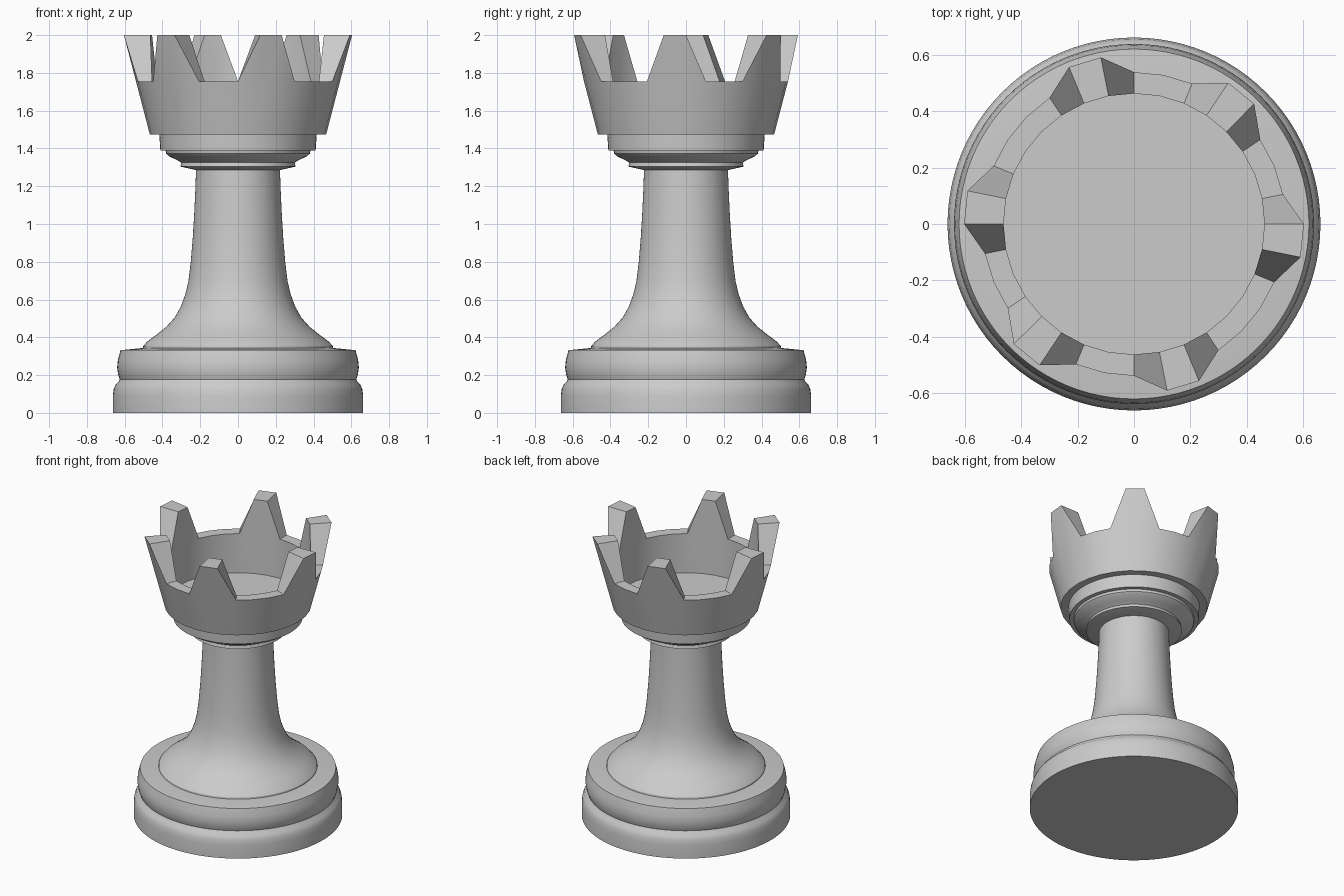
import bpy, bmesh
from math import cos, sin, tau, radians

cube = bpy.data.objects.get("Cube")
if cube:
    bpy.data.objects.remove(cube)

# Single plain grey
grey = bpy.data.materials.new("plain_grey")
grey.use_nodes = True
color = (0.6, 0.6, 0.6, 1)
grey.diffuse_color = color
grey.node_tree.nodes["Principled BSDF"].inputs["Base Color"].default_value = color


def finish(name, bm):
    bmesh.ops.recalc_face_normals(bm, faces=bm.faces)
    mesh = bpy.data.meshes.new(name)
    bm.to_mesh(mesh)
    bm.free()
    mesh.materials.append(grey)
    obj = bpy.data.objects.new(name, mesh)
    bpy.context.collection.objects.link(obj)
    bpy.ops.object.select_all(action='DESELECT')
    obj.select_set(True)
    bpy.context.view_layer.objects.active = obj
    bpy.ops.object.shade_smooth_by_angle(angle=radians(30))
    return obj


def bridge(bm, low, high):
    n = len(low)
    for i in range(n):
        j = (i + 1) % n
        bm.faces.new((low[i], low[j], high[j], high[i]))


def ring(bm, sides, point):
    """Ring of vertices; point(i) gives the radius and height."""
    verts = []
    for i in range(sides):
        r, z = point(i)
        verts.append(bm.verts.new((r * cos(tau * i / sides), r * sin(tau * i / sides), z)))
    return verts


def lathe(name, profile, sides=96):
    bm = bmesh.new()
    rings = [ring(bm, sides, lambda i, p=p: p) for p in profile]
    for low, high in zip(rings, rings[1:]):
        bridge(bm, low, high)
    bm.faces.new(rings[0])
    bm.faces.new(rings[-1])
    return finish(name, bm)


# Stepped base: plinth, groove and rounded upper band
lathe("base", [(0.663, 0), (0.663, 0.09), (0.658, 0.125), (0.648, 0.15), (0.632, 0.165),
               (0.626, 0.178), (0.634, 0.2), (0.64, 0.24), (0.636, 0.28), (0.622, 0.332),
               (0.51, 0.343)])

# Column with a flared foot
lathe("column", [(0.505, 0.34), (0.503, 0.353), (0.48, 0.378), (0.43, 0.415), (0.38, 0.455),
                 (0.335, 0.505), (0.302, 0.565), (0.278, 0.63), (0.262, 0.7), (0.25, 0.8),
                 (0.24, 0.92), (0.232, 1.05), (0.225, 1.2), (0.222, 1.3)])

# Moulded neck and collar below the crown
lathe("neck_moulding", [(0.22, 1.285), (0.305, 1.304), (0.3, 1.325), (0.325, 1.34),
                        (0.365, 1.358), (0.38, 1.372), (0.384, 1.392)])
lathe("collar", [(0.411, 1.388), (0.417, 1.478)])

# Battlement crown: each merlon rises on two neighbouring columns of vertices
SIDES, BOTTOM, FLOOR, GAP, TOP = 32, 1.475, 1.48, 1.755, 2.0
R_BOTTOM, R_TOP, R_INNER = 0.467, 0.604, 0.464
raised = {(k + step) % SIDES for k in (4, 9, 15, 20, 25, 31) for step in (0, 1)}


def rim_height(i):
    return TOP if i in raised else GAP


def outer_rim(i):
    z = rim_height(i)
    return R_BOTTOM + (R_TOP - R_BOTTOM) * (z - BOTTOM) / (TOP - BOTTOM), z


bm = bmesh.new()
loops = [ring(bm, SIDES, lambda i: (R_BOTTOM, BOTTOM)),
         ring(bm, SIDES, outer_rim),
         ring(bm, SIDES, lambda i: (R_INNER, rim_height(i))),
         ring(bm, SIDES, lambda i: (R_INNER, FLOOR))]
for low, high in zip(loops, loops[1:]):
    bridge(bm, low, high)
bm.faces.new(loops[0])
bm.faces.new(loops[-1])
finish("crown", bm)
